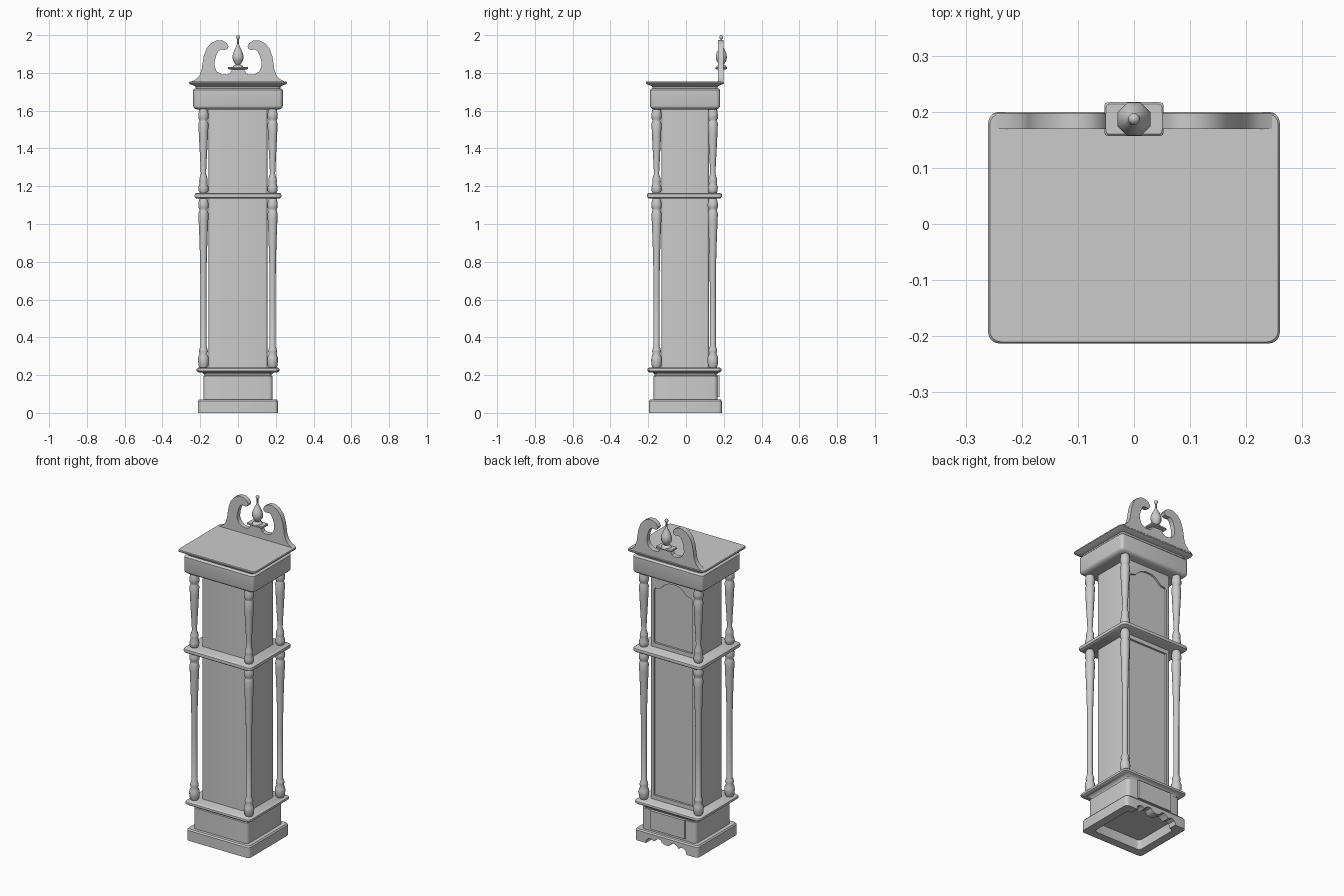
import bpy, bmesh, math


def finish(name, bm, angle=35):
    bmesh.ops.recalc_face_normals(bm, faces=bm.faces[:])
    me = bpy.data.meshes.new(name)
    bm.to_mesh(me)
    bm.free()
    ob = bpy.data.objects.new(name, me)
    bpy.context.collection.objects.link(ob)
    shade(ob, angle)
    return ob


def shade(ob, angle=35):
    ob.data.shade_smooth()
    ob.data.set_sharp_from_angle(angle=math.radians(angle))


def skin(bm, rings):
    """Bridge successive rings of verts and cap both ends."""
    n = len(rings[0])
    for a, b in zip(rings, rings[1:]):
        for i in range(n):
            j = (i + 1) % n
            bm.faces.new((a[i], a[j], b[j], b[i]))
    bm.faces.new(rings[0][::-1])
    bm.faces.new(rings[-1])


def loft(name, levels, hx, hy, cy, r=0.02, seg=4):
    """Rounded-rectangle moulding; levels = (z, offset from nominal size)."""
    bm = bmesh.new()
    rings = []
    for z, d in levels:
        ring = []
        for q, (sx, sy) in enumerate(((1, 1), (-1, 1), (-1, -1), (1, -1))):
            for k in range(seg + 1):
                a = math.pi / 2 * (q + k / seg)
                ring.append(bm.verts.new((sx * (hx + d - r) + r * math.cos(a),
                                          cy + sy * (hy + d - r) + r * math.sin(a), z)))
        rings.append(ring)
    skin(bm, rings)
    return finish(name, bm)


def lathe(name, profile, x, y, n):
    """Turned part; profile = (radius, z)."""
    bm = bmesh.new()
    rings = [[bm.verts.new((x + r * math.cos(2 * math.pi * (k + .5) / n),
                            y + r * math.sin(2 * math.pi * (k + .5) / n), z))
              for k in range(n)] for r, z in profile]
    skin(bm, rings)
    return finish(name, bm, 50)


def prism(name, half, y0, y1):
    """Symmetric outline (right half given, x >= 0) extruded along y."""
    pts = half + [(-x, z) for x, z in reversed(half) if x > 0]
    bm = bmesh.new()
    skin(bm, [[bm.verts.new((x, y, z)) for x, z in pts] for y in (y0, y1)])
    return finish(name, bm)


def cut(ob, half, y0, y1):
    cutter = prism("cutter", half, y0, y1)
    cutter.hide_render = True
    m = ob.modifiers.new("cut", 'BOOLEAN')
    m.operation, m.solver, m.object = 'DIFFERENCE', 'EXACT', cutter
    bpy.context.view_layer.objects.active = ob
    bpy.ops.object.modifier_apply(modifier=m.name)
    bpy.data.objects.remove(cutter)
    shade(ob)


# hollow plinth with scalloped apron on the dial side
plinth = loft("plinth", [(.06, -.05), (0, -.05), (0, 0), (.062, 0), (.07, -.006)],
              .212, .193, -.003)
cut(plinth, [(.135, -.02), (.135, .012), (.128, .026), (.11, .034), (.092, .03), (.084, .022),
             (.074, .034), (.055, .045), (.038, .043), (.028, .03), (.015, .022), (0, .02)],
    .1, .3)

# base box and its raised panel
loft("base_box", [(.068, 0), (.195, 0), (.197, -.006), (.205, -.004), (.212, .004), (.217, .012)],
     .183, .169, -.002)
prism("base_panel", [(.115, .085), (.115, .197)], .15, .178)

# ledges
for name, z0, z1, hx, hy in (("lower_ledge", .215, .24, .22, .197),
                             ("middle_ledge", 1.135, 1.165, .23, .199)):
    loft(name, [(z0, -.01), (z0 + .006, -.002), ((z0 + z1) / 2, 0), (z1 - .006, -.002), (z1, -.01)],
         hx, hy, -.008)

# trunk and hood bodies with recessed doors
trunk = loft("trunk", [(.235, 0), (1.14, 0)], .155, .125, -.004, .012)
cut(trunk, [(.13, .265), (.13, 1.11)], .109, .2)
hood = loft("hood", [(1.16, 0), (1.62, 0)], .155, .125, -.004, .012)
cut(hood, [(.13, 1.19), (.13, 1.51), (.122, 1.522), (.105, 1.525), (.088, 1.53), (.072, 1.545),
           (.052, 1.562), (.027, 1.572), (0, 1.575)], .109, .2)

# turned corner columns
lower = [(.02, .238), (.026, .25), (.029, .275), (.028, .295), (.02, .312), (.024, .325),
         (.022, .338), (.016, .352), (.016, .65), (.018, .8), (.022, .93), (.026, 1.02),
         (.027, 1.055), (.023, 1.07), (.021, 1.077), (.027, 1.087), (.028, 1.105),
         (.024, 1.125), (.02, 1.137)]
upper = [(.02, 1.163), (.026, 1.175), (.027, 1.195), (.021, 1.213), (.023, 1.225), (.022, 1.24),
         (.014, 1.265), (.016, 1.31), (.021, 1.4), (.025, 1.48), (.027, 1.53), (.022, 1.545),
         (.021, 1.55), (.027, 1.56), (.027, 1.58), (.024, 1.6), (.02, 1.62)]
for sx, side in ((-1, "left"), (1, "right")):
    for y, end in ((-.156, "front"), (.142, "back")):
        lathe(f"lower_column_{end}_{side}", lower, sx * .183, y, 16)
        lathe(f"upper_column_{end}_{side}", upper, sx * .183, y, 16)

# cornice box and coved roof slab
loft("cornice", [(1.605, -.025), (1.61, -.01), (1.618, -.002), (1.625, 0), (1.71, 0), (1.716, -.006),
                 (1.718, -.014), (1.73, -.01), (1.738, .002)], .237, .185, -.005)
loft("roof", [(1.728, -.035), (1.734, -.022), (1.74, -.006), (1.744, 0), (1.75, 0), (1.754, -.003)],
     .26, .2065, -.0065)

# swan-neck pediment
prism("pediment",
      [(.25, 1.752), (.225, 1.765), (.203, 1.787), (.192, 1.82), (.188, 1.85), (.181, 1.89),
       (.166, 1.93), (.142, 1.958), (.112, 1.973), (.082, 1.971), (.06, 1.958), (.05, 1.94),
       (.056, 1.926), (.07, 1.921), (.09, 1.924), (.104, 1.915), (.114, 1.895), (.123, 1.865),
       (.124, 1.835), (.113, 1.808), (.09, 1.793), (.06, 1.79), (.044, 1.797), (.035, 1.812),
       (.033, 1.825), (0, 1.825)], .169, .198)

# finial on its plate
loft("finial_plate", [(1.818, -.008), (1.822, 0), (1.829, 0), (1.832, -.003)],
     .053, .03, .187, .006, 2)
lathe("finial", [(.03, 1.83), (.026, 1.838), (.013, 1.843), (.018, 1.85), (.029, 1.867), (.032, 1.885),
                 (.028, 1.903), (.018, 1.925), (.008, 1.943), (.005, 1.955), (.005, 1.978),
                 (.009, 1.983), (.011, 1.99), (.008, 1.997), (.002, 2.0)], 0, .187, 8)
